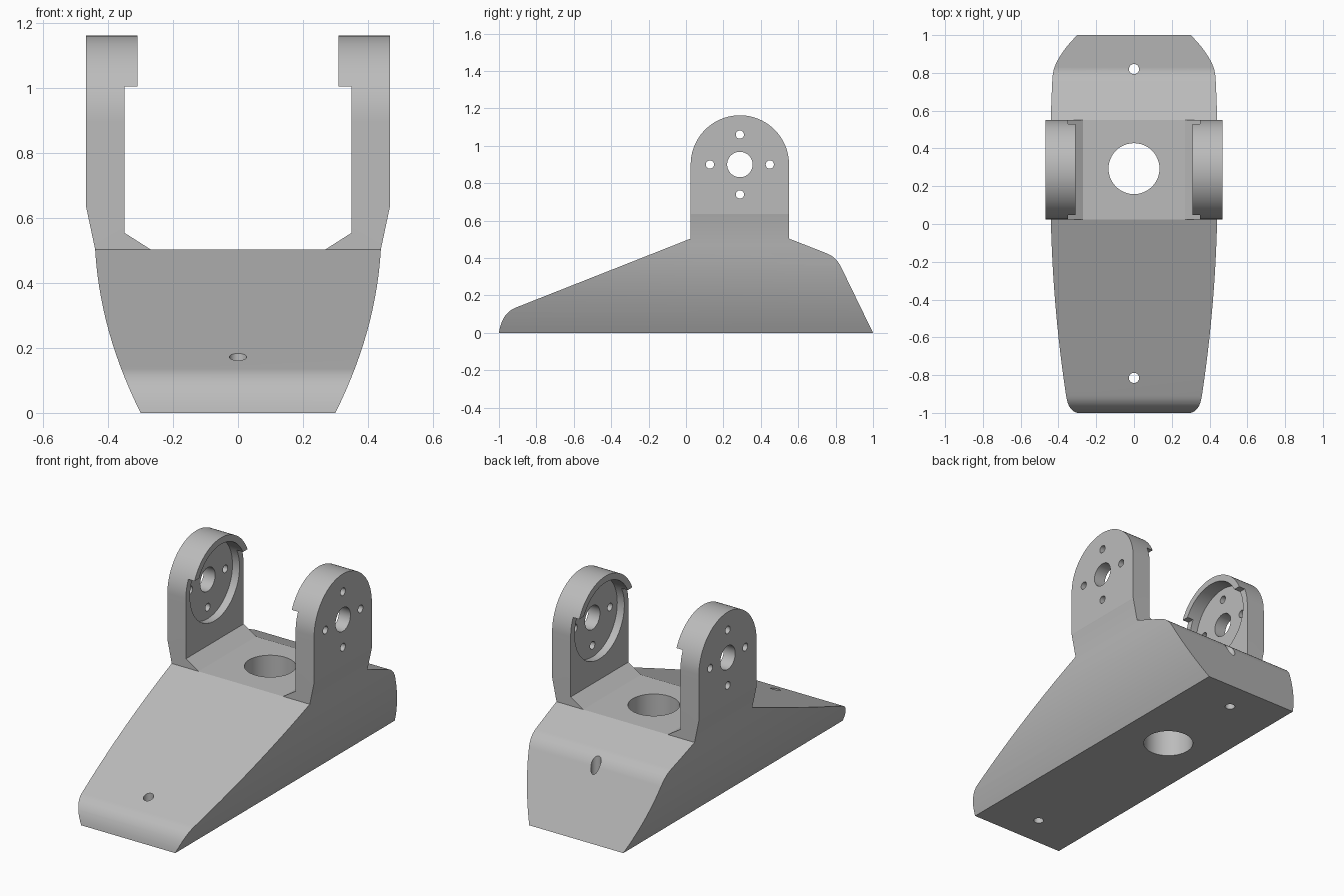
import bpy, bmesh, math
from mathutils import Matrix, Vector

if "Cube" in bpy.data.objects:
    bpy.data.objects.remove(bpy.data.objects["Cube"], do_unlink=True)

grey = bpy.data.materials.new("light_grey_plastic")
grey.use_nodes = True
grey.diffuse_color = (0.5, 0.5, 0.5, 1)
grey.node_tree.nodes["Principled BSDF"].inputs["Base Color"].default_value = (0.5, 0.5, 0.5, 1)


def make_object(name, bm):
    bmesh.ops.recalc_face_normals(bm, faces=bm.faces)
    mesh = bpy.data.meshes.new(name)
    bm.to_mesh(mesh)
    bm.free()
    mesh.materials.append(grey)
    obj = bpy.data.objects.new(name, mesh)
    bpy.context.collection.objects.link(obj)
    return obj


def prism(name, outline, place, depth):
    """Extrude a 2D outline; place(u, v, w) gives the 3D point."""
    bm = bmesh.new()
    face = bm.faces.new([bm.verts.new(place(u, v, -depth)) for u, v in outline])
    new = bmesh.ops.extrude_face_region(bm, geom=[face])["geom"]
    move = Vector(place(0, 0, 2 * depth))
    bmesh.ops.translate(bm, vec=move, verts=[g for g in new if isinstance(g, bmesh.types.BMVert)])
    return make_object(name, bm)


def cylinder(name, centre, radius, length, axis, segments=48):
    bm = bmesh.new()
    turn = Matrix.Rotation(math.pi / 2, 4, 'Y') if axis == 'X' else Matrix.Identity(4)
    bmesh.ops.create_cone(bm, cap_ends=True, segments=segments, radius1=radius, radius2=radius,
                          depth=length, matrix=Matrix.Translation(centre) @ turn)
    return make_object(name, bm)


def combine(target, other, operation):
    other.hide_render = True
    mod = target.modifiers.new("cut", 'BOOLEAN')
    mod.operation, mod.object, mod.solver = operation, other, 'EXACT'
    bpy.context.view_layer.objects.active = target
    bpy.ops.object.modifier_apply(modifier=mod.name)
    bpy.data.objects.remove(other, do_unlink=True)


def bend(a, b, c, steps=12):
    """Rounded corner from a to c, steered by b."""
    a, b, c = Vector(a), Vector(b), Vector(c)
    return [tuple(a.lerp(b, i / steps).lerp(b.lerp(c, i / steps), i / steps)) for i in range(steps + 1)]


DECK = 0.504
PIVOT_Y, PIVOT_Z, ARCH = 0.288, 0.90, 0.263

# Side silhouette: rounded nose, sloping deck, arched ears, rounded tail
arch = [(PIVOT_Y - ARCH * math.cos(t), PIVOT_Z + ARCH * math.sin(t))
        for t in (math.pi * i / 48 for i in range(49))]
side = (bend((-1, 0), (-0.985, 0.106), (-0.91, 0.135))
        + [(PIVOT_Y - ARCH, DECK)] + arch + [(PIVOT_Y + ARCH, DECK)]
        + bend((0.75, 0.426), (0.803, 0.406), (0.83, 0.35)) + [(1, 0)])
bracket = prism("bracket_body", side, lambda u, v, w: (w, u, v), 0.6)

# Front silhouette: flared flanks and two upright ears with overhanging rims
flank = [(0.30 + 0.5 * z - 0.44 * z * z, z) for z in (DECK * i / 14 for i in range(15))]
half = flank + [(0.468, 0.635), (0.468, 1.3), (0.31, 1.3), (0.31, 1.005),
                (0.35, 1.005), (0.35, 0.555), (0.27, DECK)]
front = half + [(-x, z) for x, z in reversed(half)]
combine(bracket, prism("front_shape", front, lambda u, v, w: (u, w, v), 1.2), 'INTERSECT')

# Round recess inside each ear
for s in (-1, 1):
    combine(bracket, cylinder("ear_recess", (s * 0.295, PIVOT_Y, PIVOT_Z), 0.226, 0.2, 'X', 64), 'DIFFERENCE')

# Pivot hole and four screw holes through both ears
combine(bracket, cylinder("pivot_hole", (0, PIVOT_Y, PIVOT_Z), 0.068, 1.2, 'X'), 'DIFFERENCE')
for dy, dz in ((1, 0), (-1, 0), (0, 1), (0, -1)):
    place = (0, PIVOT_Y + 0.16 * dy, PIVOT_Z + 0.16 * dz)
    combine(bracket, cylinder("ear_screw_hole", place, 0.022, 1.2, 'X'), 'DIFFERENCE')

# Cable hole and two mounting holes through the base
for y, r in ((0.293, 0.135), (0.82, 0.027), (-0.815, 0.027)):
    combine(bracket, cylinder("base_hole", (0, y, 0.3), r, 1.2, 'Z'), 'DIFFERENCE')

bpy.ops.object.select_all(action='DESELECT')
bracket.select_set(True)
bpy.context.view_layer.objects.active = bracket
bpy.ops.object.shade_smooth_by_angle(angle=math.radians(10))
